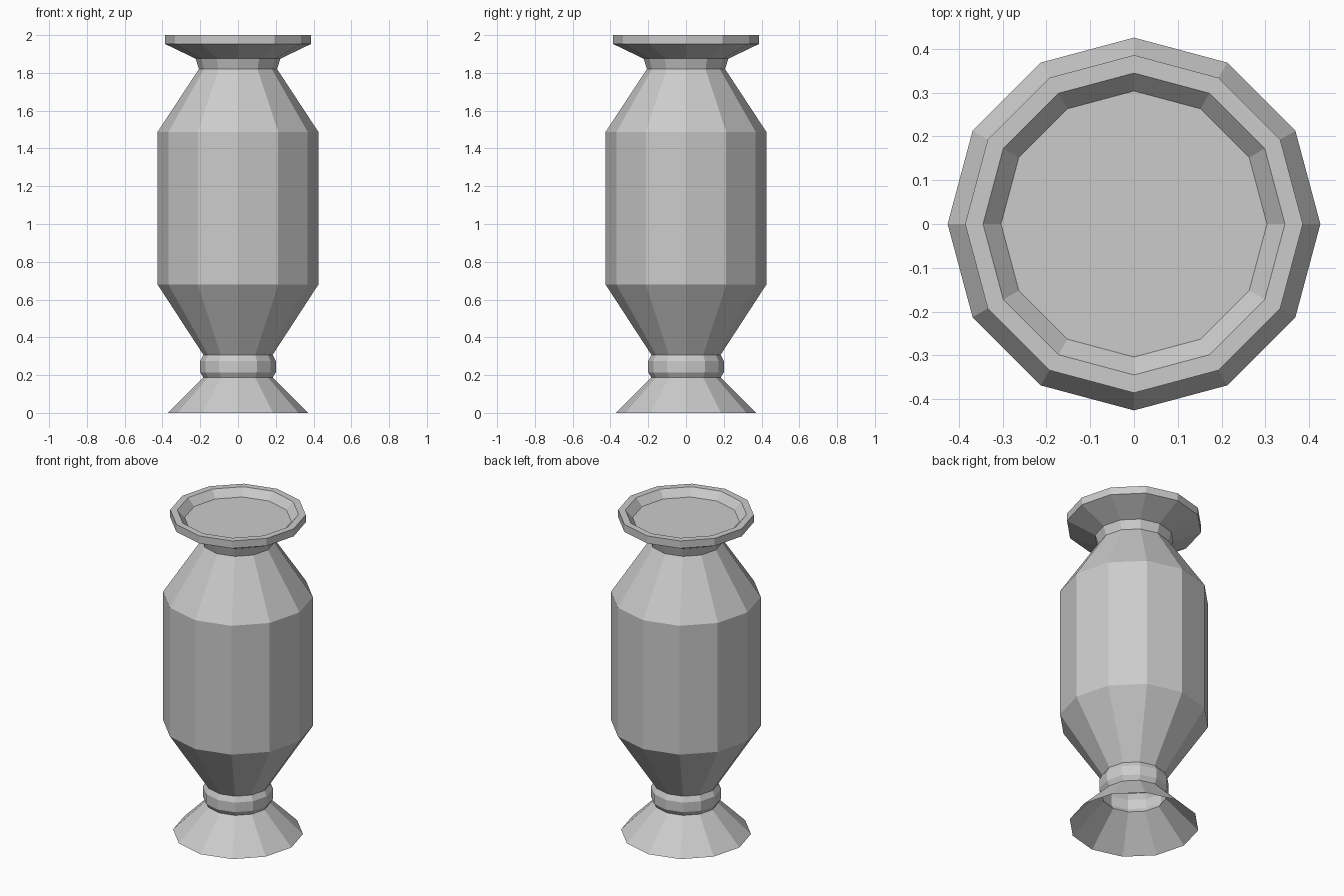
import bpy, bmesh, math

if "Cube" in bpy.data.objects:
    bpy.data.objects.remove(bpy.data.objects["Cube"])

SIDES = 12

stone = bpy.data.materials.new("grey stone")
stone.diffuse_color = (0.6, 0.6, 0.6, 1)
stone.use_nodes = True
stone.node_tree.nodes["Principled BSDF"].inputs["Base Color"].default_value = stone.diffuse_color


def lathe(name, profile, cap_end=False):
    """Spin a (radius, height) profile, listed bottom to top, into a faceted part."""
    bm = bmesh.new()
    rings = []
    for r, z in profile:
        rings.append([bm.verts.new((r * math.cos(2 * math.pi * i / SIDES),
                                    r * math.sin(2 * math.pi * i / SIDES), z))
                      for i in range(SIDES)])
    for low, high in zip(rings, rings[1:]):
        for i in range(SIDES):
            j = (i + 1) % SIDES
            bm.faces.new((low[i], low[j], high[j], high[i]))
    if cap_end:
        bm.faces.new(rings[-1])
    mesh = bpy.data.meshes.new(name)
    bm.to_mesh(mesh)
    bm.free()
    mesh.materials.append(stone)
    obj = bpy.data.objects.new(name, mesh)
    bpy.context.collection.objects.link(obj)
    return obj


# Hollow flared foot, open underneath
lathe("foot", [(0.37, 0), (0.183, 0.187)])

# Rounded ring between foot and body
lathe("stem_ring", [(0.183, 0.187), (0.2, 0.215), (0.2, 0.275), (0.183, 0.307)])

# Main body with tapered base and shoulder
lathe("body", [(0.183, 0.307), (0.426, 0.68), (0.426, 1.487), (0.207, 1.82)])

# Short neck
lathe("neck", [(0.207, 1.82), (0.224, 1.875)])

# Wide lip with a shallow recessed top
lathe("lip", [(0.224, 1.875), (0.386, 1.953), (0.386, 2.0),
              (0.345, 2.0), (0.304, 1.955)], cap_end=True)
